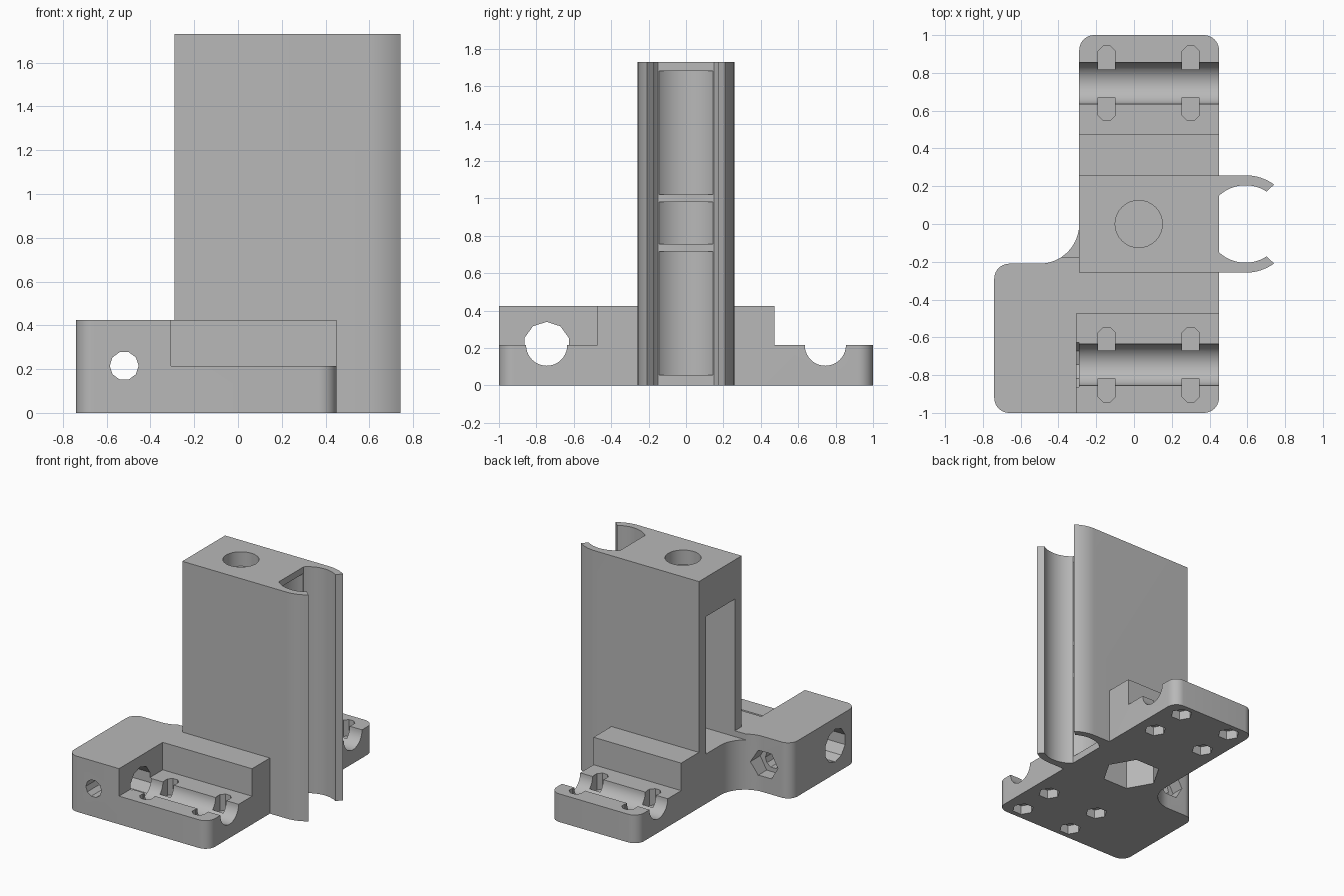
import bpy
import bmesh
from math import cos, sin, radians, pi
from mathutils import Matrix, Vector

if "Cube" in bpy.data.objects:
    bpy.data.objects.remove(bpy.data.objects["Cube"])

grey = bpy.data.materials.new("plain grey")
grey.use_nodes = True
colour = (0.48, 0.48, 0.48, 1)
grey.diffuse_color = colour
grey.node_tree.nodes["Principled BSDF"].inputs["Base Color"].default_value = colour


def arc(cx, cy, r, start, end, steps=10):
    angles = [radians(start + (end - start) * i / steps) for i in range(steps + 1)]
    return [(cx + r * cos(a), cy + r * sin(a)) for a in angles]


def prism(name, outline, z0, z1, matrix=Matrix()):
    """Extrude a counter-clockwise outline from z0 to z1."""
    bm = bmesh.new()
    face = bm.faces.new([bm.verts.new((x, y, z0)) for x, y in outline])
    top = bmesh.ops.extrude_face_region(bm, geom=[face])["geom"]
    bmesh.ops.translate(bm, vec=(0, 0, z1 - z0),
                        verts=[v for v in top if isinstance(v, bmesh.types.BMVert)])
    bmesh.ops.recalc_face_normals(bm, faces=bm.faces)
    bm.transform(matrix)
    mesh = bpy.data.meshes.new(name)
    bm.to_mesh(mesh)
    bm.free()
    mesh.materials.append(grey)
    obj = bpy.data.objects.new(name, mesh)
    bpy.context.collection.objects.link(obj)
    return obj


def box(x0, x1, y0, y1, z0, z1):
    return prism("cutter", [(x0, y0), (x1, y0), (x1, y1), (x0, y1)], z0, z1)


def ngon(r, sides, turn=0):
    return arc(0, 0, r, turn, turn + 360, sides)[:-1]


def bore(r, sides, start, end, turn=0):
    """Prism running between two points."""
    start, end = Vector(start), Vector(end)
    axis = end - start
    turn_to = axis.to_track_quat("Z", "Y").to_matrix().to_4x4()
    return prism("cutter", ngon(r, sides, turn), 0, axis.length,
                 Matrix.Translation(start) @ turn_to)


def combine(target, other, operation):
    mod = target.modifiers.new("combine", "BOOLEAN")
    mod.operation = operation
    mod.solver = "EXACT"
    mod.object = other
    bpy.context.view_layer.objects.active = target
    bpy.ops.object.modifier_apply(modifier=mod.name)
    bpy.data.objects.remove(other)


# Base block with rounded corners and a concave fillet
R = 0.08
base = (arc(-0.74 + R, -1 + R, R, 180, 270) + arc(0.45 - R, -1 + R, R, 270, 360)
        + arc(0.45 - R, 1 - R, R, 0, 90) + arc(-0.29 + R, 1 - R, R, 90, 180)
        + arc(-0.5, 0, 0.21, 0, -90, 14) + arc(-0.74 + R, -0.21 - R, R, 90, 180))
body = prism("rod_carriage", base, 0, 0.425)

# Stepped ends that hold the rods
combine(body, box(-0.9, 0.9, 0.473, 1.2, 0.215, 0.6), "DIFFERENCE")
combine(body, box(-0.305, 0.9, -1.2, -0.473, 0.215, 0.6), "DIFFERENCE")

# Tower with the two arms of the bearing clip
CX, INNER, OUTER = 0.59, 0.205, 0.258
upper = arc(CX, 0, OUTER, 54, 90, 10)
inner = arc(CX, 0, INNER, 133, 57, 20)
tower = ([(-0.29, 0.258), (-0.29, -0.258)]
         + [(x, -y) for x, y in reversed(upper)]
         + [(x, -y) for x, y in reversed(inner)] + inner + upper)
combine(body, prism("tower", tower, 0, 1.73), "UNION")

# Bearing bed, leaving four cross ribs
bed = arc(CX, 0, INNER, 134, 226, 20) + [(0.5, -0.1), (0.5, 0.1)]
for z0, z1 in [(0.055, 0.715), (0.755, 0.98), (1.02, 1.68)]:
    combine(body, prism("cutter", bed, z0, z1), "DIFFERENCE")

# Window in the tower, screw hole in its top, nut trap underneath
combine(body, box(-0.5, 0.22, -0.175, 0.175, 0.38, 1.43), "DIFFERENCE")
combine(body, bore(0.125, 32, (0.025, 0, 1.62), (0.025, 0, 1.9)), "DIFFERENCE")
combine(body, bore(0.21, 6, (0.025, 0, -0.1), (0.025, 0, 0.28)), "DIFFERENCE")

# Rod channels, and the rod hole through the tall corner block
for side in (-1, 1):
    y = side * 0.745
    combine(body, bore(0.11, 40, (-0.302 if side < 0 else -0.5, y, 0.215),
                       (0.7, y, 0.215)), "DIFFERENCE")
combine(body, bore(0.125, 10, (-0.9, -0.745, 0.215), (-0.29, -0.745, 0.215), 18),
        "DIFFERENCE")

# Clamp screw hole and its nut trap
combine(body, bore(0.066, 10, (-0.52, -1.2, 0.215), (-0.52, -0.1, 0.215)), "DIFFERENCE")
combine(body, bore(0.11, 6, (-0.52, -0.31, 0.215), (-0.52, 0, 0.215)), "DIFFERENCE")

# Screw holes beside the channels, with slots above and nut traps below
for side in (-1, 1):
    for x in (-0.145, 0.3):
        for offset in (-0.148, 0.148):
            y = side * 0.745 + offset
            slot = y - offset * 0.5
            combine(body, bore(0.052, 8, (x, y, 0.09), (x, y, 0.3), 22.5), "DIFFERENCE")
            combine(body, box(x - 0.045, x + 0.045, min(y, slot), max(y, slot),
                              0.088, 0.31), "DIFFERENCE")
            combine(body, bore(0.078, 6, (x, y, -0.1), (x, y, 0.07)), "DIFFERENCE")

# Smooth the curved walls and keep the edges sharp
bpy.ops.object.select_all(action="DESELECT")
body.select_set(True)
bpy.context.view_layer.objects.active = body
bpy.ops.object.shade_smooth_by_angle(angle=radians(30))
